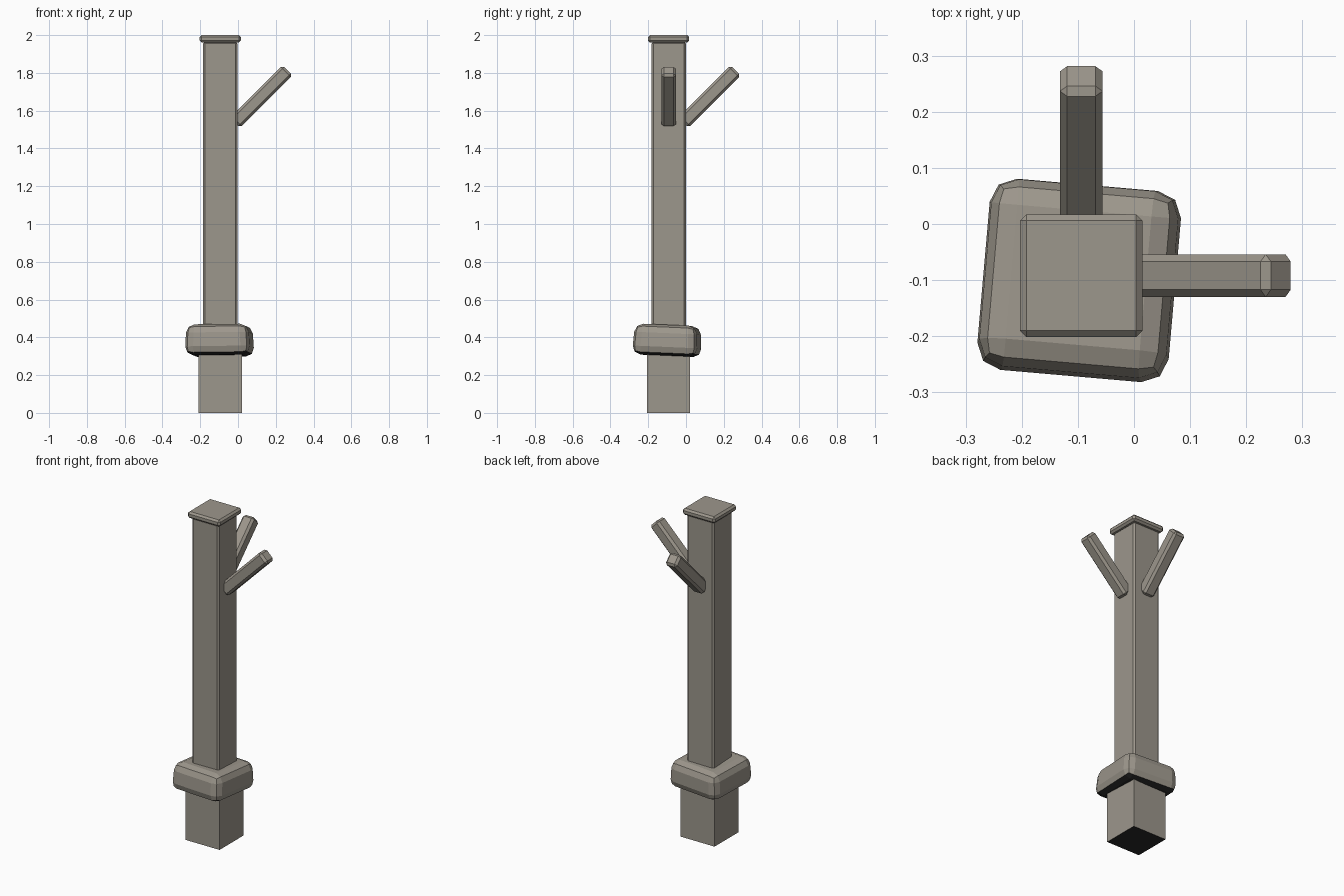
import bpy, bmesh
from math import radians
from mathutils import Matrix, Vector

cube = bpy.data.objects.get("Cube")
if cube:
    bpy.data.objects.remove(cube, do_unlink=True)

CX, CY = -0.094, -0.092   # post axis


def paint(name, colour):
    mat = bpy.data.materials.new(name)
    mat.use_nodes = True
    mat.diffuse_color = (*colour, 1)
    mat.node_tree.nodes["Principled BSDF"].inputs["Base Color"].default_value = (*colour, 1)
    return mat


wood = paint("weathered grey wood", (0.335, 0.308, 0.262))
dark = paint("dark underside", (0.02, 0.02, 0.02))


def block(name, size, centre, bevel=0, segments=1, rotation=Matrix(), taper=1, dark_below=False):
    """Chamfered box, optionally narrowed at the top, turned, and dark underneath."""
    bm = bmesh.new()
    bmesh.ops.create_cube(bm, size=1)
    for v in bm.verts:
        k = taper if v.co.z > 0 else 1
        v.co = Vector((v.co.x * size[0] * k, v.co.y * size[1] * k, v.co.z * size[2]))
    if bevel:
        bmesh.ops.bevel(bm, geom=bm.edges[:], offset=bevel, segments=segments,
                        profile=0.5, affect='EDGES')
    bm.normal_update()
    for f in bm.faces:
        f.material_index = int(dark_below and f.normal.z < -0.7)
    bm.transform(Matrix.Translation(centre) @ rotation)
    mesh = bpy.data.meshes.new(name)
    bm.to_mesh(mesh)
    bm.free()
    mesh.materials.append(wood)
    if dark_below:
        mesh.materials.append(dark)
    obj = bpy.data.objects.new(name, mesh)
    bpy.context.collection.objects.link(obj)


# Post: foot with dark base, shaft and cap
block("foot", (0.228, 0.228, 0.34), (CX, CY, 0.17), dark_below=True)
block("shaft", (0.182, 0.182, 1.57), (CX, CY, 1.18), 0.01)
block("cap", (0.218, 0.218, 0.04), (CX, CY, 1.98), 0.011)

# Crooked rounded collar
tilt = (Matrix.Rotation(radians(-2.5), 4, 'X') @ Matrix.Rotation(radians(-0.5), 4, 'Y')
        @ Matrix.Rotation(radians(-5), 4, 'Z'))
block("collar", (0.347, 0.347, 0.163), (CX - 0.004, CY - 0.007, 0.384), 0.045, 2, tilt, 0.95, True)

# Two pegs leaning out at 45 degrees, to the left side and to the back
for name, turn in (("left_peg", 0), ("back_peg", 90)):
    spin = Matrix.Rotation(radians(turn), 4, 'Z')
    centre = Vector((CX, CY, 1.675)) + spin @ Vector((0.217, 0, 0))
    lean = spin @ Matrix.Rotation(radians(45), 4, 'Y')
    block(name, (0.076, 0.076, 0.392), centre, 0.013, 1, lean)
